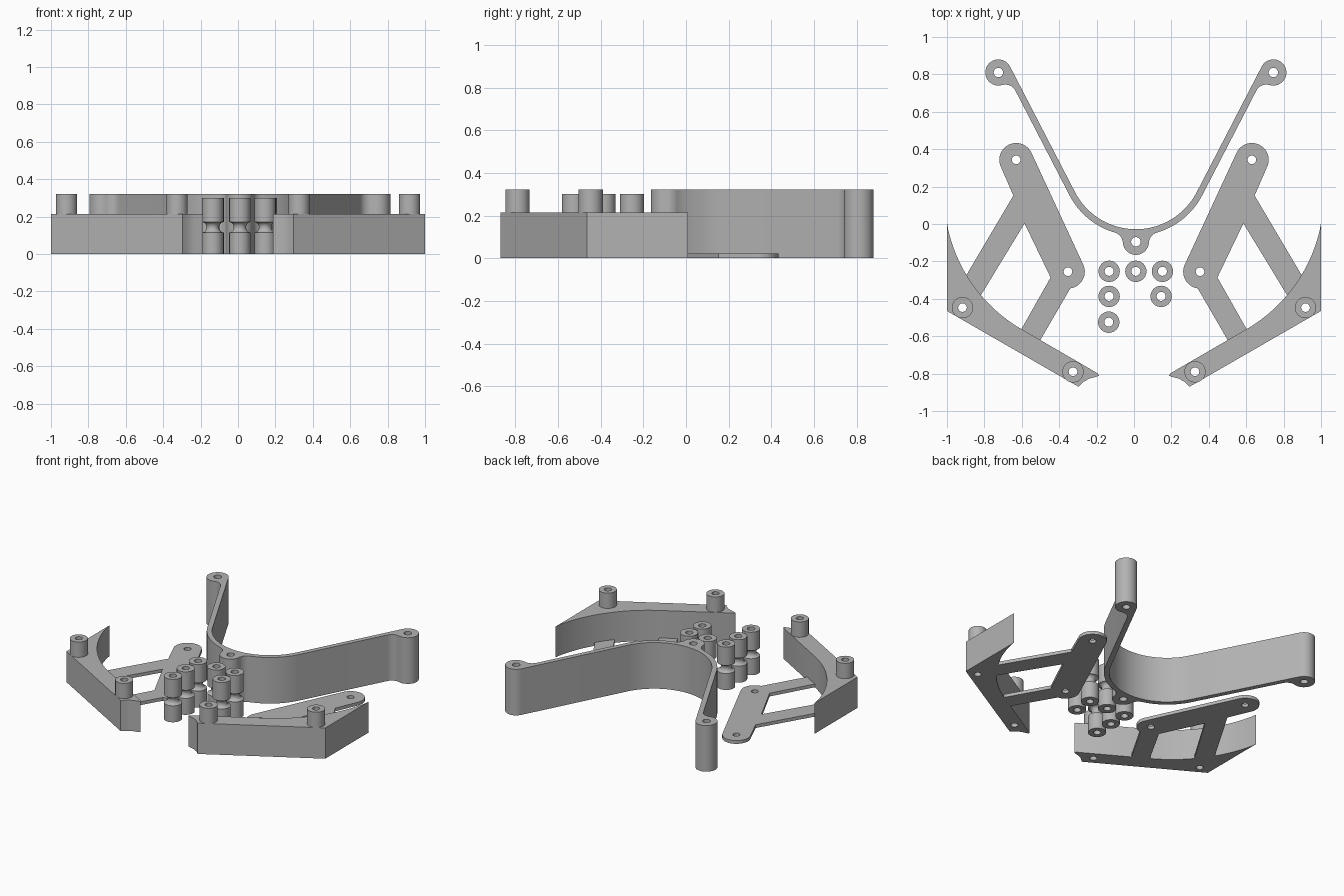
import bpy, bmesh, math
from mathutils import Vector

if "Cube" in bpy.data.objects:
    bpy.data.objects.remove(bpy.data.objects["Cube"])

grey = bpy.data.materials.new("plain_grey")
grey.diffuse_color = (0.45, 0.45, 0.45, 1)
grey.use_nodes = True
grey.node_tree.nodes["Principled BSDF"].inputs["Base Color"].default_value = grey.diffuse_color
TOP = 0.322


def arc(cx, cy, r, a0, a1, n=16):
    """Points on an arc, angles in degrees."""
    return [(cx + r * math.cos(math.radians(a0 + (a1 - a0) * i / n)),
             cy + r * math.sin(math.radians(a0 + (a1 - a0) * i / n))) for i in range(n + 1)]


def ring(cx, cy, r, n=40):
    return arc(cx, cy, r, 0, 360, n)[:-1]


def angle(a, b):
    return math.degrees(math.atan2(b[1] - a[1], b[0] - a[0]))


def finish(bm, name):
    bmesh.ops.recalc_face_normals(bm, faces=bm.faces[:])
    me = bpy.data.meshes.new(name)
    bm.to_mesh(me)
    bm.free()
    me.materials.append(grey)
    ob = bpy.data.objects.new(name, me)
    bpy.context.collection.objects.link(ob)
    bpy.ops.object.select_all(action='DESELECT')
    ob.select_set(True)
    bpy.context.view_layer.objects.active = ob
    bpy.ops.object.shade_smooth_by_angle(angle=math.radians(30))
    return ob


def prism(name, loops, z0, z1, side=1):
    """Extrude an outline with holes; side=-1 mirrors it in x."""
    bm = bmesh.new()
    for loop in loops:
        vs = [bm.verts.new((side * x, y, z0)) for x, y in loop]
        for i, v in enumerate(vs):
            bm.edges.new((vs[i - 1], v))
    bmesh.ops.triangle_fill(bm, edges=bm.edges[:], use_beauty=True, normal=(0, 0, 1))
    res = bmesh.ops.extrude_face_region(bm, geom=bm.faces[:])
    up = [g for g in res["geom"] if isinstance(g, bmesh.types.BMVert)]
    bmesh.ops.translate(bm, verts=up, vec=(0, 0, z1 - z0))
    return finish(bm, name)


# Curved strap: half outline, mirrored about its own centre line
X0, YC, RI, T = 0.01, 0.338, 0.366, 0.034
RO, RE, F = RI + T, 0.07, 0.06
hub = Vector((0, -0.095))
end = Vector((0.735, 0.81))
bow = Vector((0, YC))
# fillet between hub and bow
a, b, d = RO + F, RE + F, (bow - hub).length
th = math.degrees(math.acos((a * a + d * d - b * b) / (2 * a * d)))
f1 = bow + a * Vector((math.sin(math.radians(th)), -math.cos(math.radians(th))))
# straight arm direction and its outward normal
t = Vector((0.46, 0.888)).normalized()
n = Vector((t.y, -t.x))
na = angle((0, 0), n)
# fillet between arm and end eyelet
off = T - RE + F
f2 = end + n * off - t * math.sqrt((RE + F) ** 2 - off ** 2)
half = arc(*hub, RE, -90, angle(hub, f1))
half += arc(*f1, F, angle(f1, hub) , angle(f1, bow), 8)[1:]
half += arc(*bow, RO, th - 90, na, 24)[1:]
half += arc(*f2, F, na + 180, angle(f2, end), 8)
half += arc(*end, RE, angle(end, f2), na + 180, 24)[1:]
half += arc(*bow, RI, na, -90, 24)
outline = [(X0 + x, y) for x, y in half] + [(X0 - x, y) for x, y in half[-2:0:-1]]
eyes = [ring(X0 + x, y, 0.025) for x, y in ((0, hub.y), tuple(end), (-end.x, end.y))]
prism("curved_strap", [outline] + eyes, 0, TOP)

# Corner brackets with bosses, and flat arms joined to them
bracket = arc(0.1855, 0.155, 0.829, -10.8, -60, 24)
bracket += [(0.195, -0.798), (0.187, -0.811), (0.205, -0.818), (0.237, -0.826),
            (0.268, -0.842), (0.297, -0.87), (1, -0.465)]
bracket[0] = (1, 0.01)
bosses = ((0.917, -0.447), (0.326, -0.79))
arm = arc(0.63, 0.343, 0.09, -26, 154, 24) + arc(0.353, -0.255, 0.09, 154, 262)
arm += [(0.515, -0.645), (0.615, -0.585), (0.446, -0.286), (0.585, 0.003),
        (0.841, -0.418), (0.915, -0.305), (0.645, 0.152)]
for side, word in ((1, "right"), (-1, "left")):
    prism(word + "_bracket", [bracket] + [ring(*p, 0.023) for p in bosses], 0, 0.215, side)
    for i, p in enumerate(bosses):
        prism(f"{word}_boss_{i + 1}", [ring(*p, 0.057), ring(*p, 0.023)], 0.215, TOP, side)
    prism(word + "_arm", [arm, ring(0.63, 0.343, 0.023), ring(0.353, -0.255, 0.023)], 0, 0.023, side)

# Loose spacers: lathed tubes with a rounded groove
groove = [(0.057 - 0.024 * math.sin(math.pi * i / 8), 0.143 - 0.028 * math.cos(math.pi * i / 8))
          for i in range(9)]
profile = [(0.024, 0), (0.057, 0)] + groove + [(0.057, 0.3), (0.024, 0.3)]
for k, (x, y) in enumerate(((-0.133, -0.253), (0.01, -0.253), (0.152, -0.253),
                            (-0.133, -0.387), (0.145, -0.387), (-0.135, -0.525))):
    bm = bmesh.new()
    vs = [bm.verts.new((r, 0, z)) for r, z in profile]
    es = [bm.edges.new((vs[i - 1], v)) for i, v in enumerate(vs)]
    bmesh.ops.spin(bm, geom=vs + es, cent=(0, 0, 0), axis=(0, 0, 1),
                   angle=math.tau, steps=40, use_merge=True)
    bmesh.ops.remove_doubles(bm, verts=bm.verts[:], dist=1e-5)
    finish(bm, f"spacer_{k + 1}").location = (x, y, 0)
